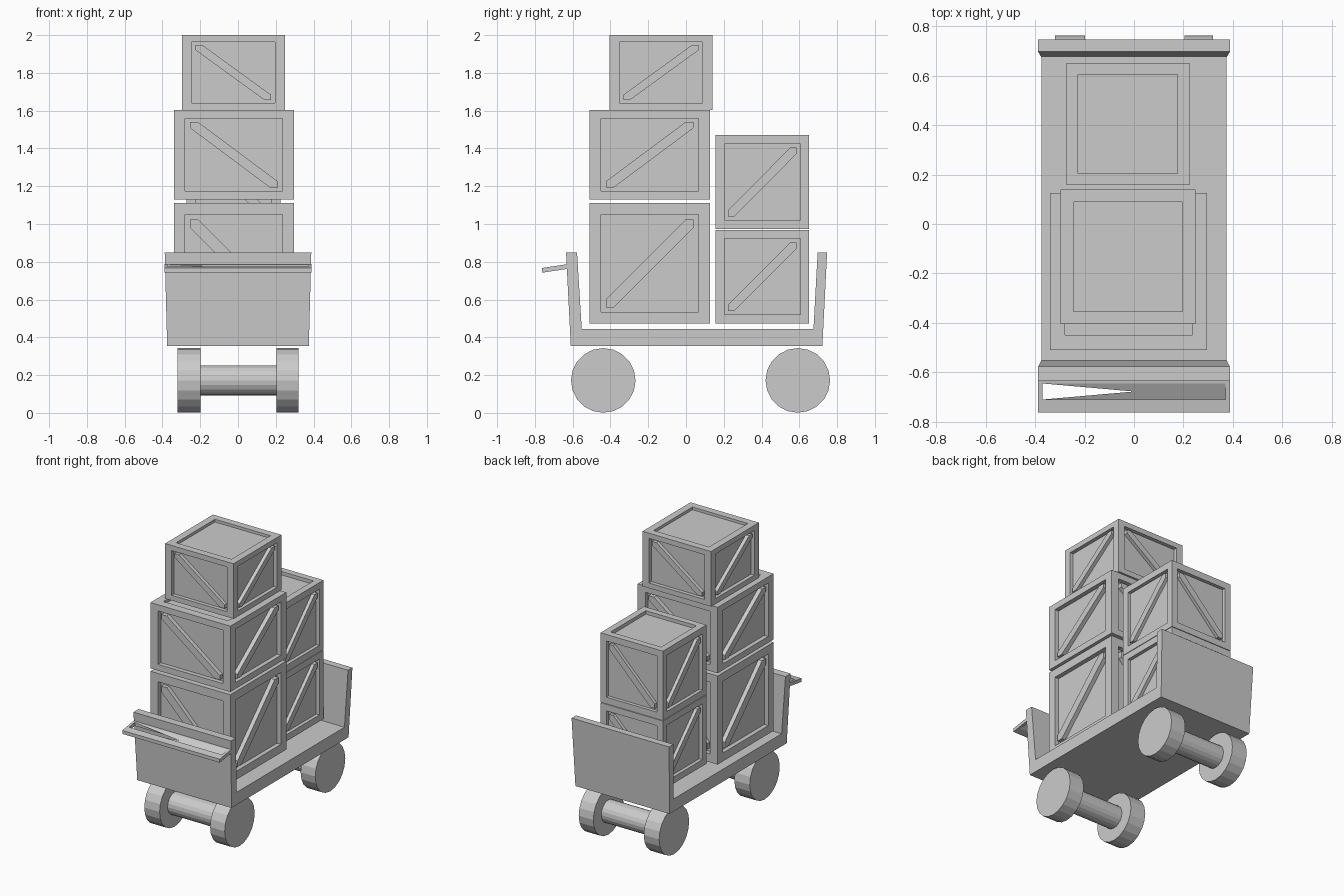
import bpy, bmesh, math
from mathutils import Vector, Matrix

if "Cube" in bpy.data.objects:
    bpy.data.objects.remove(bpy.data.objects["Cube"])


def finish(name, bm, fix=True):
    if fix:
        bmesh.ops.recalc_face_normals(bm, faces=bm.faces)
    me = bpy.data.meshes.new(name)
    bm.to_mesh(me)
    bm.free()
    ob = bpy.data.objects.new(name, me)
    bpy.context.collection.objects.link(ob)
    return ob


def prism(bm, pts, offset):
    """Solid swept from a planar outline along an offset vector."""
    a = [bm.verts.new(p) for p in pts]
    b = [bm.verts.new(Vector(p) + Vector(offset)) for p in pts]
    bm.faces.new(a)
    bm.faces.new(b[::-1])
    for i in range(len(a)):
        j = (i + 1) % len(a)
        bm.faces.new((a[i], b[i], b[j], a[j]))


# Cart body: U-shaped side profile, flared slightly wider at the panel tops
bm = bmesh.new()
profile = [(-0.61, 0.355), (0.722, 0.355), (0.747, 0.85), (0.697, 0.85),
           (0.675, 0.445), (-0.552, 0.445), (-0.577, 0.85), (-0.635, 0.85)]
prism(bm, [(-0.375, y, z) for y, z in profile], (0.75, 0, 0))
for v in bm.verts:
    if v.co.z > 0.5:
        v.co.x *= 0.388 / 0.375
finish("cart_body", bm)

# Push handle: tilted bar on two end arms
bm = bmesh.new()


def handle_z(y):
    return 0.787 + (y + 0.63) * 0.15


for x0, x1, y0, y1 in [(-0.388, 0.388, -0.762, -0.71), (-0.388, 0.388, -0.645, -0.625),
                       (-0.388, -0.37, -0.71, -0.645), (0.37, 0.388, -0.71, -0.645)]:
    prism(bm, [(x0, y0, handle_z(y0)), (x1, y0, handle_z(y0)),
               (x1, y1, handle_z(y1)), (x0, y1, handle_z(y1))], (0, 0, -0.025))
finish("push_handle", bm)

# Twisted web filling most of the handle slot
bm = bmesh.new()
bl, br, tr, tl = [bm.verts.new((x, y, handle_z(y) - dz)) for x, y, dz in
                  [(-0.37, -0.71, 0.025), (0.37, -0.71, 0.025),
                   (0.37, -0.645, 0.0), (-0.37, -0.645, 0.0)]]
bm.faces.new((tl, br, tr))
bm.faces.new((bl, br, tr))
finish("handle_web", bm, False)


# Wheels and axles
def cylinder(name, x0, x1, y, r, sides):
    bm = bmesh.new()
    bmesh.ops.create_cone(bm, cap_ends=True, segments=sides, radius1=r, radius2=r,
                          depth=x1 - x0, matrix=Matrix.Translation(((x0 + x1) / 2, y, 0.172))
                          @ Matrix.Rotation(math.pi / 2, 4, 'Y'))
    finish(name, bm)


for end, y in (("front", -0.438), ("back", 0.592)):
    cylinder(end + "_left_wheel", -0.32, -0.198, y, 0.171, 20)
    cylinder(end + "_right_wheel", 0.204, 0.32, y, 0.171, 20)
    cylinder(end + "_axle", -0.198, 0.204, y, 0.08, 20)


# Crates: unit box with recessed panels and a diagonal brace on each side
def crate(name, lo, hi):
    border, depth, w = 0.134, 0.05, 0.067
    bm = bmesh.new()
    bmesh.ops.create_cube(bm, size=1)
    for f in list(bm.faces):
        n = f.normal.copy()
        bmesh.ops.inset_individual(bm, faces=[f], thickness=border)
        r = bmesh.ops.extrude_discrete_faces(bm, faces=[f])
        bmesh.ops.translate(bm, verts=r["faces"][0].verts, vec=-n * depth)
    e = 0.5 - border
    brace = [(-e, -e), (-e + w, -e), (e, e - w), (e, e), (e - w, e), (-e, -e + w)]
    for k in range(4):
        turn = Matrix.Rotation(k * math.pi / 2, 3, 'Z')
        s = -1 if k % 2 == 0 else 1
        prism(bm, [turn @ Vector((s * u, -0.5 + depth, v)) for u, v in brace],
              turn @ Vector((0, -depth + 0.003, 0)))
    size = [b - a for a, b in zip(lo, hi)]
    mid = [(a + b) / 2 for a, b in zip(lo, hi)]
    bmesh.ops.scale(bm, vec=size, verts=bm.verts)
    bmesh.ops.translate(bm, vec=mid, verts=bm.verts)
    finish(name, bm)


crate("front_crate_bottom", (-0.34, -0.51, 0.473), (0.296, 0.126, 1.11))
crate("front_crate_middle", (-0.34, -0.51, 1.13), (0.296, 0.126, 1.604))
crate("front_crate_top", (-0.297, -0.405, 1.604), (0.248, 0.14, 2.0))
crate("back_crate_bottom", (-0.273, 0.157, 0.473), (0.224, 0.652, 0.969))
crate("back_crate_top", (-0.273, 0.157, 0.973), (0.224, 0.652, 1.472))
